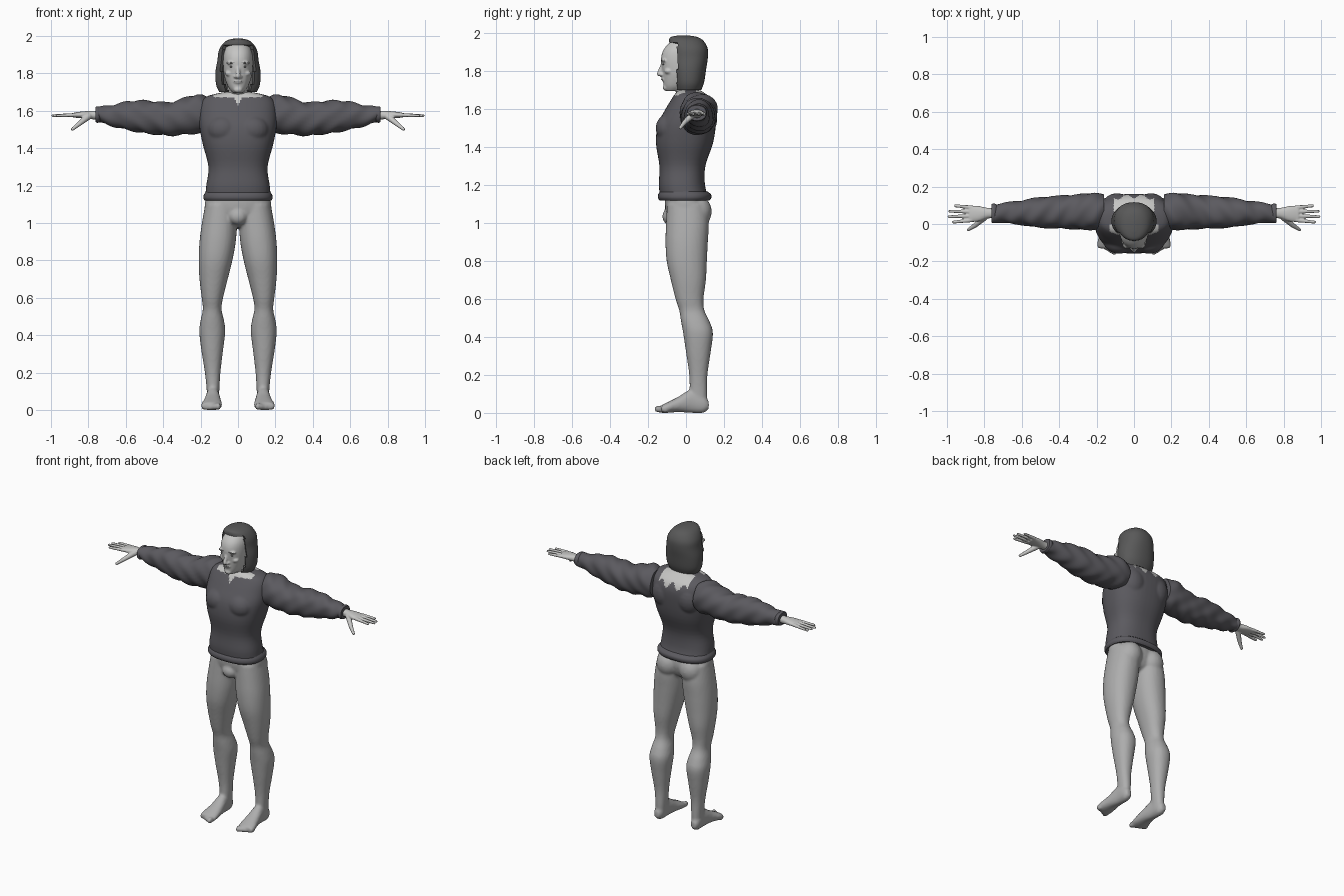
import bpy, bmesh, math
from mathutils import Vector, Matrix

cube = bpy.data.objects.get("Cube")
if cube:
    bpy.data.objects.remove(cube, do_unlink=True)


def material(name, r, g, b):
    mat = bpy.data.materials.new(name)
    mat.use_nodes = True
    mat.diffuse_color = (r, g, b, 1)
    mat.node_tree.nodes["Principled BSDF"].inputs["Base Color"].default_value = (r, g, b, 1)
    return mat


SKIN = material("pale skin", .56, .56, .55)
LEGS = material("grey tights", .42, .42, .42)
SHIRT = material("dark shirt", .105, .102, .115)
HAIR = material("dark hair", .1, .1, .1)
FEATURE = material("face shadow", .2, .2, .2)


def spline(a, b, c, d, t):
    """Catmull-Rom value between b and c."""
    return b + .5 * t * (c - a + t * (2 * a - 5 * b + 4 * c - d + t * (3 * (b - c) + d - a)))


def loft(bm, axis, rings, sides=32, power=2.2, steps=4):
    """Skin rounded sections; each ring is (position, low u, high u, low v, high v)."""
    dense = []
    last = len(rings) - 1
    for i in range(last):
        near = [rings[max(0, min(last, i + k))] for k in (-1, 0, 1, 2)]
        for s in range(steps):
            dense.append([spline(*vals, s / steps) for vals in zip(*near)])
    dense.append(rings[-1])
    loops = []
    for pos, u0, u1, v0, v1 in dense:
        loop = []
        for k in range(sides):
            angle = math.tau * k / sides
            c, s = math.cos(angle), math.sin(angle)
            c = math.copysign(abs(c) ** (2 / power), c)
            s = math.copysign(abs(s) ** (2 / power), s)
            u = (u0 + u1) / 2 + c * (u1 - u0) / 2
            v = (v0 + v1) / 2 + s * (v1 - v0) / 2
            point = {"x": (pos, u, v), "y": (u, pos, v), "z": (u, v, pos)}[axis]
            loop.append(bm.verts.new(point))
        loops.append(loop)
    for low, high in zip(loops, loops[1:]):
        for k in range(sides):
            n = (k + 1) % sides
            bm.faces.new((low[k], low[n], high[n], high[k]))
    bm.faces.new(loops[0])
    bm.faces.new(loops[-1])


def ball(bm, centre, size):
    matrix = Matrix.Translation(centre) @ Matrix.Diagonal((*size, 1))
    bmesh.ops.create_uvsphere(bm, u_segments=20, v_segments=12, radius=1, matrix=matrix)


def finger(bm, start, end, r1, r2):
    start, end = Vector(start), Vector(end)
    along = end - start
    turn = along.to_track_quat("Z", "Y").to_matrix().to_4x4()
    bmesh.ops.create_cone(bm, cap_ends=True, segments=12, radius1=r1, radius2=r2,
                          depth=along.length, matrix=Matrix.Translation((start + end) / 2) @ turn)
    ball(bm, start, (r1, r1, r1))
    ball(bm, end, (r2, r2, r2))


def mirror_copy(bm):
    geom = bm.verts[:] + bm.edges[:] + bm.faces[:]
    copy = bmesh.ops.duplicate(bm, geom=geom)["geom"]
    for v in copy:
        if isinstance(v, bmesh.types.BMVert):
            v.co.x = -v.co.x


def finish(name, bm, mats, voxel=0, thickness=0, rule=None):
    """Make the object, fuse its lumps if asked, then colour and smooth it."""
    bmesh.ops.recalc_face_normals(bm, faces=bm.faces[:])
    mesh = bpy.data.meshes.new(name)
    bm.to_mesh(mesh)
    bm.free()
    obj = bpy.data.objects.new(name, mesh)
    bpy.context.collection.objects.link(obj)
    if thickness:
        mod = obj.modifiers.new("shell", "SOLIDIFY")
        mod.thickness = thickness
    if voxel:
        mod = obj.modifiers.new("fuse", "REMESH")
        mod.mode = "VOXEL"
        mod.voxel_size = voxel
        mod = obj.modifiers.new("soften", "SMOOTH")
        mod.factor = .5
        mod.iterations = 3
    if obj.modifiers:
        graph = bpy.context.evaluated_depsgraph_get()
        mesh = bpy.data.meshes.new_from_object(obj.evaluated_get(graph))
        obj.modifiers.clear()
        obj.data = mesh
    mesh.materials.clear()
    for mat in mats:
        mesh.materials.append(mat)
    for face in mesh.polygons:
        face.use_smooth = True
        face.material_index = int(rule(face.center)) if rule else 0
    mesh.set_sharp_from_angle(angle=math.radians(50))
    return obj


# Legs, feet and hips fused into one body
bm = bmesh.new()
loft(bm, "z", [(1.1, 0, .175, -.1, .11), (1, .005, .193, -.105, .12), (.9, .012, .206, -.108, .115),
               (.8, .03, .21, -.102, .11), (.7, .055, .206, -.08, .105), (.6, .08, .194, -.055, .092),
               (.54, .088, .188, -.036, .097), (.48, .075, .2, -.026, .125), (.42, .068, .207, -.015, .142),
               (.32, .08, .196, 0, .13), (.2, .094, .177, .017, .113), (.1, .1, .167, .02, .112),
               (.03, .105, .165, .03, .11)])
loft(bm, "y", [(.12, .12, .155, .02, .06), (.09, .105, .167, 0, .1), (.03, .1, .17, 0, .125),
               (-.04, .09, .182, .004, .085), (-.1, .085, .197, 0, .055), (-.13, .09, .195, 0, .04)])
for i in range(5):
    r = .02 - .0025 * i
    ball(bm, (.106 + .02 * i, -.14 + .008 * i, r), (r * .75, r * 1.4, r))
ball(bm, (.085, .06, 1.06), (.078, .076, .085))
mirror_copy(bm)
loft(bm, "z", [(1.16, -.165, .165, -.11, .095), (1.08, -.178, .178, -.11, .11),
               (1.01, -.13, .13, -.09, .09), (.98, -.05, .05, -.06, .05)])
ball(bm, (0, -.085, 1.035), (.05, .04, .045))
finish("legs", bm, [LEGS], voxel=.009)


# Shirt body, with the open neck coloured as skin
def open_neck(p):
    x = abs(p.x)
    if p.y < 0:
        return x < .13 and p.z > 1.672 or x < (p.z - 1.63) * .6
    return p.y > .05 and x < .11 and p.z > 1.635 + .02 * math.cos(x * 75)


bm = bmesh.new()
loft(bm, "z", [(1.13, -.176, .176, -.135, .12), (1.2, -.17, .17, -.143, .1), (1.3, -.158, .158, -.14, .102),
               (1.42, -.188, .188, -.158, .142), (1.52, -.207, .207, -.148, .158),
               (1.6, -.207, .207, -.108, .16), (1.65, -.195, .195, -.078, .14),
               (1.68, -.16, .16, -.058, .105), (1.7, -.075, .075, -.04, .075)], sides=48, power=2.4)
for side in (-1, 1):
    ball(bm, (side * .08, -.09, 1.5), (.085, .07, .075))
    ball(bm, (side * .09, .09, 1.55), (.085, .075, .1))
finish("shirt_body", bm, [SHIRT, SKIN], voxel=.008, rule=open_neck)

# Rolled hem
bm = bmesh.new()
loft(bm, "z", [(1.12, -.178, .178, -.14, .125), (1.133, -.185, .185, -.148, .133),
               (1.15, -.183, .183, -.147, .132), (1.165, -.173, .173, -.138, .115)], sides=48, power=2.4)
finish("shirt_hem", bm, [SHIRT])

# Sleeves with soft creases, and flared cuffs
bm = bmesh.new()
loft(bm, "x", [(.16, -.02, .155, 1.49, 1.67), (.21, -.03, .166, 1.48, 1.687), (.28, -.03, .16, 1.475, 1.672),
               (.36, -.025, .153, 1.467, 1.646), (.44, -.022, .148, 1.474, 1.65),
               (.52, -.018, .14, 1.484, 1.656), (.6, -.005, .126, 1.5, 1.648),
               (.68, .004, .115, 1.52, 1.63), (.75, .01, .105, 1.542, 1.62)], steps=6)
for v in bm.verts:
    v.co.z += .004 * math.sin(60 * v.co.x + 45 * v.co.y)
    v.co.y += .003 * math.sin(50 * v.co.x - 60 * v.co.z)
loft(bm, "x", [(.735, .012, .104, 1.543, 1.618), (.75, .004, .11, 1.536, 1.624), (.762, .008, .106, 1.54, 1.62)])
mirror_copy(bm)
finish("sleeves", bm, [SHIRT])

# Hands
bm = bmesh.new()
loft(bm, "x", [(.72, .03, .085, 1.552, 1.602), (.78, .03, .086, 1.555, 1.6),
               (.83, .014, .096, 1.56, 1.597), (.88, .01, .1, 1.564, 1.59)])
for i, tip in enumerate((.965, .99, .985, .955)):
    finger(bm, (.87, .02 + .023 * i, 1.578), (tip, .01 + .029 * i, 1.574), .011, .008)
finger(bm, (.8, .035, 1.57), (.85, -.008, 1.53), .018, .013)
finger(bm, (.85, -.008, 1.53), (.885, -.03, 1.502), .013, .009)
mirror_copy(bm)
finish("hands", bm, [SKIN], voxel=.0045)

# Head and neck
bm = bmesh.new()
loft(bm, "z", [(1.62, -.075, .075, -.05, .075), (1.67, -.062, .062, -.05, .065), (1.76, -.055, .055, -.05, .06)])
loft(bm, "z", [(1.695, -.025, .025, -.105, -.03), (1.72, -.048, .048, -.116, .03),
               (1.76, -.066, .066, -.121, .07), (1.8, -.076, .076, -.125, .085),
               (1.86, -.08, .08, -.132, .095), (1.91, -.076, .076, -.12, .09),
               (1.95, -.058, .058, -.086, .07), (1.97, -.03, .03, -.05, .05)])
finger(bm, (0, -.122, 1.84), (0, -.141, 1.786), .009, .013)
ball(bm, (0, -.108, 1.713), (.024, .014, .016))
ball(bm, (0, -.118, 1.758), (.024, .012, .013))
for side in (-1, 1):
    ball(bm, (side * .014, -.128, 1.782), (.009, .013, .008))
    ball(bm, (side * .035, -.115, 1.856), (.028, .016, .008))
    ball(bm, (side * .045, -.092, 1.8), (.024, .022, .016))
finish("head", bm, [SKIN], voxel=.0055)

# Brows, eyes and mouth
bm = bmesh.new()
for side in (-1, 1):
    ball(bm, (side * .035, -.126, 1.857), (.02, .006, .003))
    ball(bm, (side * .034, -.119, 1.836), (.012, .005, .004))
ball(bm, (0, -.126, 1.758), (.019, .005, .0025))
finish("face_details", bm, [FEATURE])

# Hair: a rounded shell opened at the face and beneath
bm = bmesh.new()
loft(bm, "z", [(1.7, -.1, .1, -.055, .08), (1.74, -.117, .117, -.065, .095), (1.81, -.12, .12, -.075, .106),
               (1.87, -.11, .11, -.08, .115), (1.92, -.103, .103, -.085, .114),
               (1.96, -.08, .08, -.09, .092), (1.98, -.05, .05, -.08, .06),
               (1.988, -.012, .012, -.04, .015)], sides=48)
gone = []
for face in bm.faces:
    c = face.calc_center_median()
    in_face = c.y < -.046 and c.z < 1.955
    if in_face or c.z < 1.701:
        gone.append(face)
bmesh.ops.delete(bm, geom=gone, context="FACES")
finish("hair", bm, [HAIR], thickness=.018)
